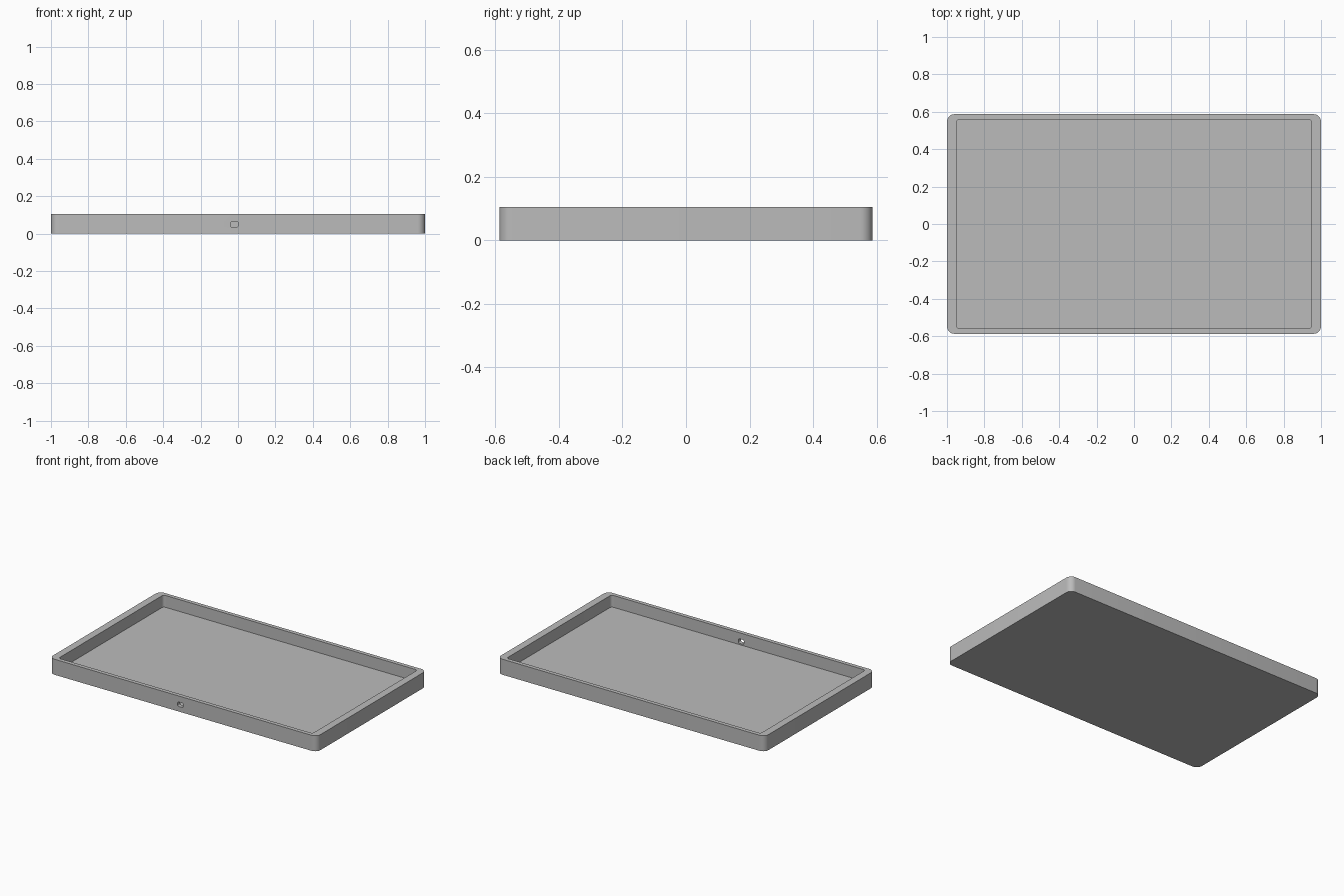
import bpy, bmesh
from math import cos, sin, pi

if "Cube" in bpy.data.objects:
    bpy.data.objects.remove(bpy.data.objects["Cube"])

grey = bpy.data.materials.new("plain_grey")
grey.use_nodes = True
COLOUR = (0.5, 0.5, 0.5, 1)
grey.diffuse_color = COLOUR
grey.node_tree.nodes["Principled BSDF"].inputs["Base Color"].default_value = COLOUR


def rounded_rect(half_w, half_h, radius, steps=8):
    """Counter-clockwise outline of a rectangle with round corners."""
    points = []
    for i, (sx, sy) in enumerate([(1, 1), (-1, 1), (-1, -1), (1, -1)]):
        for s in range(steps + 1):
            a = (i + s / steps) * pi / 2
            points.append((sx * (half_w - radius) + radius * cos(a),
                           sy * (half_h - radius) + radius * sin(a)))
    return points


def loft(name, sections):
    """Solid skinned through (outline, height) sections, capped at both ends."""
    bm = bmesh.new()
    rings = [[bm.verts.new((x, y, z)) for x, y in outline] for outline, z in sections]
    for low, high in zip(rings, rings[1:]):
        for i in range(len(low)):
            j = (i + 1) % len(low)
            bm.faces.new((low[i], low[j], high[j], high[i]))
    bm.faces.new(rings[0][::-1])
    bm.faces.new(rings[-1])
    bmesh.ops.recalc_face_normals(bm, faces=bm.faces)
    mesh = bpy.data.meshes.new(name)
    bm.to_mesh(mesh)
    bm.free()
    mesh.materials.append(grey)
    obj = bpy.data.objects.new(name, mesh)
    bpy.context.collection.objects.link(obj)
    return obj


# Open tray: outer wall, rim, inner wall and floor
HEIGHT, FLOOR = 0.105, 0.025
outer = rounded_rect(1.0, 0.587, 0.04)
inner = rounded_rect(0.95, 0.56, 0.018)
tray = loft("tray", [(outer, 0), (outer, HEIGHT), (inner, HEIGHT), (inner, FLOOR)])

# Small port through the front wall
port = rounded_rect(0.02, 0.015, 0.007, 4)
cutter = loft("port_cutter", [(port, -0.05), (port, 0.05)])
cutter.rotation_euler = (pi / 2, 0, 0)
cutter.location = (-0.02, -0.573, 0.049)
cutter.hide_render = True

cut = tray.modifiers.new("port_hole", 'BOOLEAN')
cut.operation = 'DIFFERENCE'
cut.solver = 'EXACT'
cut.object = cutter

# Apply the cut, then smooth the rounded corners only
bpy.context.view_layer.update()
bpy.ops.object.select_all(action='DESELECT')
tray.select_set(True)
bpy.context.view_layer.objects.active = tray
bpy.ops.object.modifier_apply(modifier=cut.name)
bpy.data.objects.remove(cutter)
bpy.ops.object.shade_smooth_by_angle()
